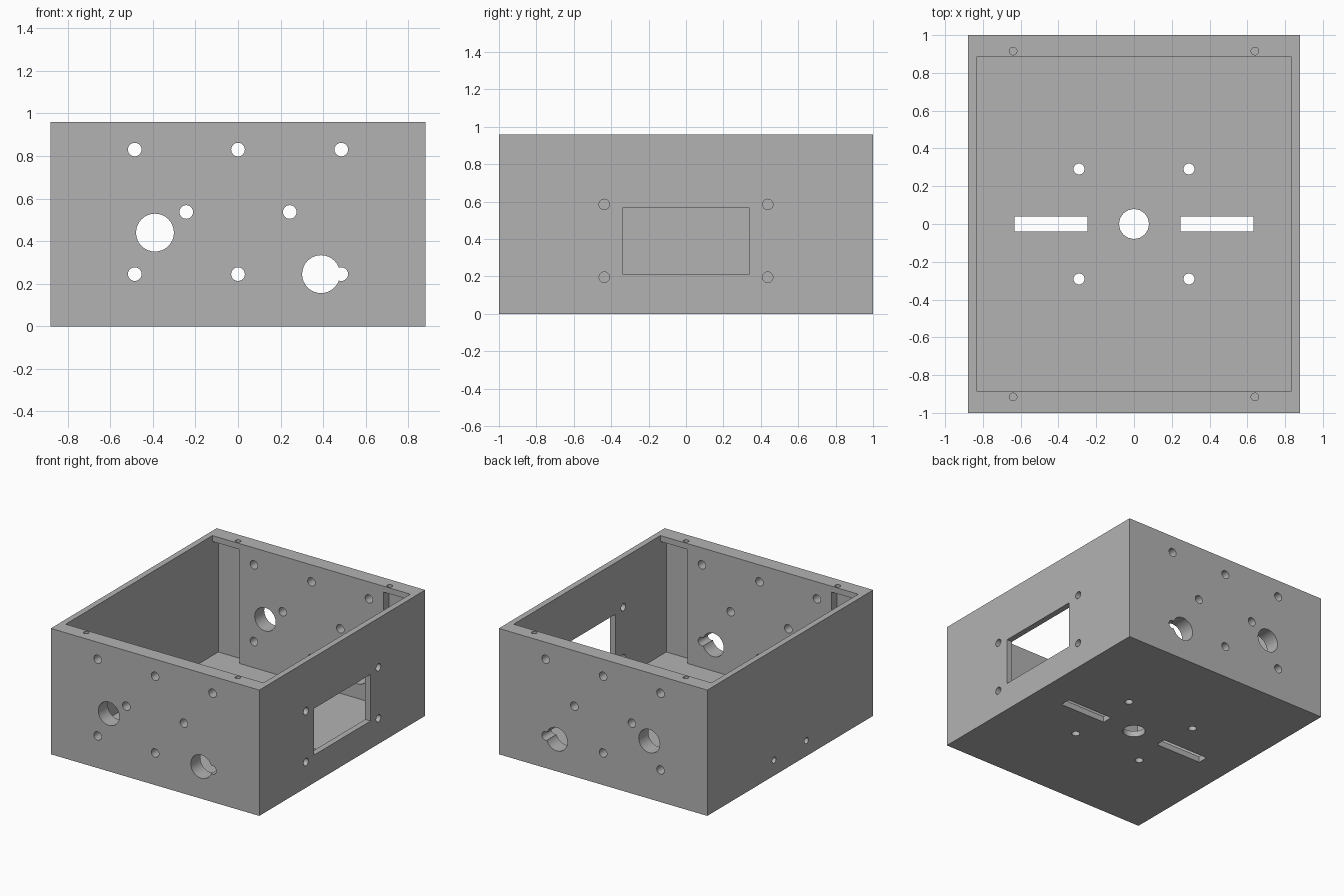
import bpy
import math
from mathutils import Vector

cube = bpy.data.objects.get("Cube")
if cube:
    bpy.data.objects.remove(cube, do_unlink=True)

W, D, H = 0.88, 1.0, 0.96      # half width, half depth, height
T = 0.045                      # wall, floor and lip thickness
PX, PY = W - T, 0.885          # half size of the top opening


def box(name, lo, hi):
    lo, hi = Vector(lo), Vector(hi)
    bpy.ops.mesh.primitive_cube_add(size=1, location=(lo + hi) / 2)
    ob = bpy.context.object
    ob.name = name
    ob.scale = hi - lo
    bpy.ops.object.transform_apply(location=True, rotation=True, scale=True)
    return ob


def rod(name, centre, radius, length, axis):
    turn = {"x": (0, math.pi / 2, 0), "y": (math.pi / 2, 0, 0), "z": (0, 0, 0)}[axis]
    bpy.ops.mesh.primitive_cylinder_add(vertices=32, radius=radius, depth=length,
                                        location=centre, rotation=turn)
    ob = bpy.context.object
    ob.name = name
    bpy.ops.object.transform_apply(location=True, rotation=True, scale=True)
    return ob


body = box("enclosure_body", (-W, -D, 0), (W, D, H))
cutters = []

# Main pocket, then corner recesses running under the end lips
cutters.append(box("pocket_cutter", (-PX, -PY, T), (PX, PY, H + 0.2)))
for lo, hi in ((-PX, -0.607), (0.607, PX)):
    cutters.append(box("recess_cutter", (lo, T - D, T), (hi, D - T, H - T)))

# Holes passing through both the front and back walls
for x in (-0.485, 0, 0.485):
    for z in (0.245, 0.83):
        cutters.append(rod("panel_screw_cutter", (x, 0, z), 0.032, 3, "y"))
for x in (-0.243, 0.243):
    cutters.append(rod("panel_screw_cutter", (x, 0, 0.537), 0.032, 3, "y"))
for x, z in ((-0.39, 0.44), (0.39, 0.245)):
    cutters.append(rod("cable_port_cutter", (x, 0, z), 0.089, 3, "y"))

# Rectangular window and its screws on one side wall
cutters.append(box("window_cutter", (W - 0.1, -0.34, 0.212), (W + 0.1, 0.34, 0.567)))
for y in (-0.437, 0.437):
    for z in (0.196, 0.585):
        cutters.append(rod("window_screw_cutter", (W, y, z), 0.028, 0.2, "x"))

# Two small holes low on the opposite side wall
for y in (-0.195, 0.195):
    cutters.append(rod("side_hole_cutter", (-W, y, 0.118), 0.023, 0.2, "x"))

# Floor openings
cutters.append(rod("floor_port_cutter", (0, 0, 0), 0.079, 0.2, "z"))
for s in (-1, 1):
    x0, x1 = sorted((s * 0.245, s * 0.632))
    cutters.append(box("floor_slot_cutter", (x0, -0.04, -0.1), (x1, 0.04, 0.1)))
    for t in (-1, 1):
        cutters.append(rod("floor_screw_cutter", (s * 0.291, t * 0.291, 0), 0.029, 0.2, "z"))
        # Lid screw holes through the lips
        cutters.append(rod("lid_screw_cutter", (s * 0.64, t * 0.915, H - 0.02), 0.02, 0.14, "z"))

# Cut everything, then drop the cutters
bpy.ops.object.select_all(action="DESELECT")
body.select_set(True)
bpy.context.view_layer.objects.active = body
for c in cutters:
    c.hide_render = True
    mod = body.modifiers.new(c.name, "BOOLEAN")
    mod.operation = "DIFFERENCE"
    mod.solver = "EXACT"
    mod.object = c
    bpy.ops.object.modifier_apply(modifier=mod.name)
for c in cutters:
    bpy.data.objects.remove(c, do_unlink=True)

# Plain grey finish
grey = (0.45, 0.45, 0.45, 1)
mat = bpy.data.materials.new("plain_grey")
mat.use_nodes = True
mat.diffuse_color = grey
mat.node_tree.nodes["Principled BSDF"].inputs["Base Color"].default_value = grey
body.data.materials.clear()
body.data.materials.append(mat)
bpy.ops.object.shade_smooth_by_angle(angle=math.radians(30))
